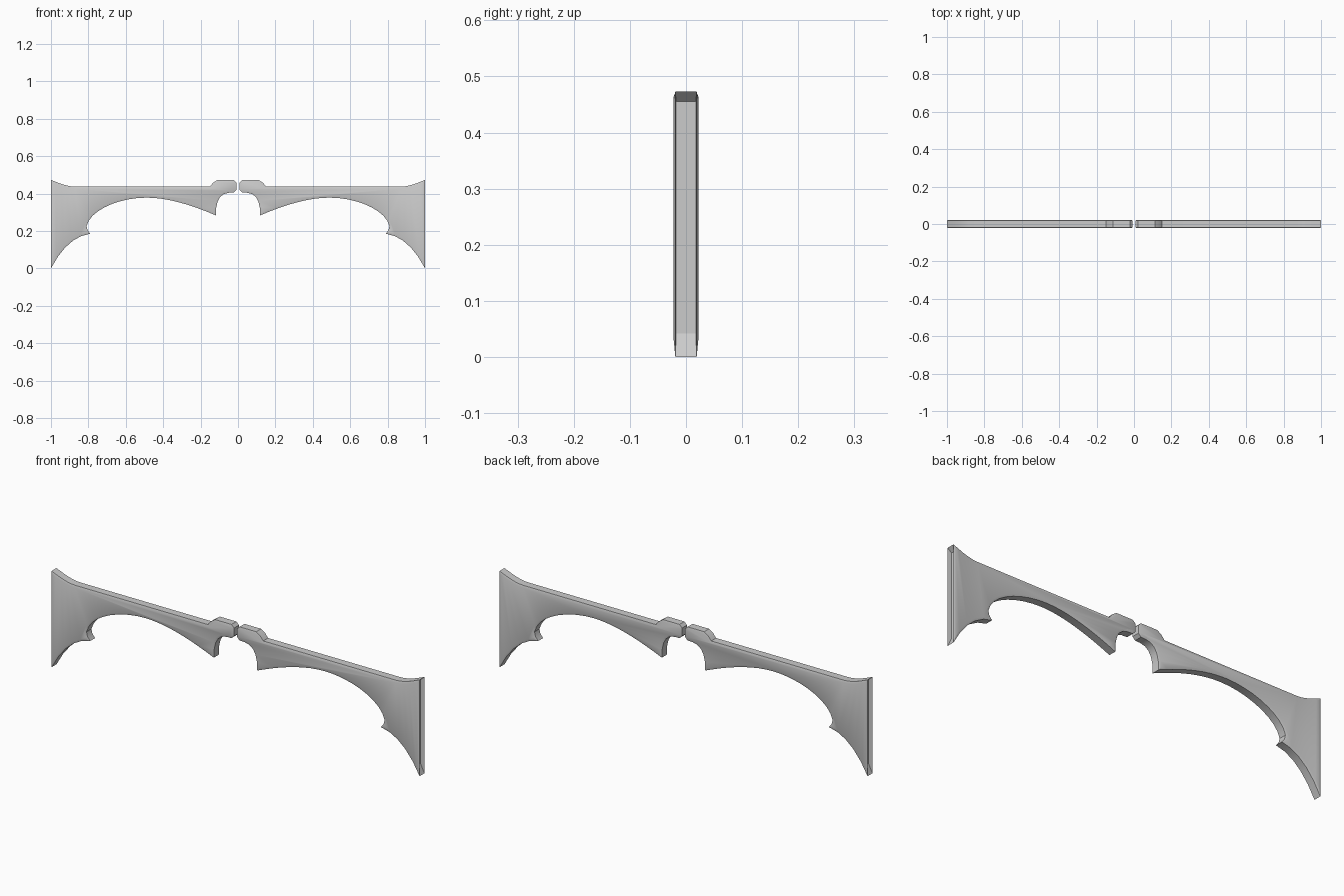
import bpy, bmesh, math
from mathutils import Vector
from mathutils.geometry import interpolate_bezier

if "Cube" in bpy.data.objects:
    bpy.data.objects.remove(bpy.data.objects["Cube"])

RIM_Y = 0.019      # half thickness at the outline
CHAMFER = 0.01     # width of the edge chamfer on both faces
RISE = 0.0035      # depth of the chamfer


def curve(p0, h0, h1, p1, segments):
    """Sample a bezier in the x-z plane, leaving out its last point."""
    pts = interpolate_bezier(*[Vector((p[0], 0, p[1])) for p in (p0, h0, h1, p1)], segments + 1)
    return [(p.x, p.z) for p in pts][:-1]


# Outline of the right half, starting at the outer top corner
outline = []
outline += curve((1, .473), (.95, .452), (.91, .437), (.87, .437), 5)          # flared top
outline += [(.87, .437), (.15, .437), (.135, .456), (.112, .472)]             # rail and raised block
outline += [(.022, .472), (.008, .458), (.008, .419), (.022, .405)]           # rounded nose
outline += curve((.05, .404), (.098, .40), (.12, .36), (.118, .283), 5)        # inner curve
outline += curve((.118, .283), (.24, .335), (.37, .378), (.49, .378), 9)       # arch, inner part
outline += curve((.49, .378), (.63, .378), (.79, .315), (.81, .225), 9)        # arch, outer part
outline += curve((.81, .225), (.812, .21), (.80, .195), (.79, .185), 2)        # curl
outline += curve((.79, .185), (.87, .175), (.94, .115), (1, 0), 5)             # lower bracket
outline += [(1, 0)]

# Closed slab
bm = bmesh.new()
front = [bm.verts.new((x, -RIM_Y, z)) for x, z in outline]
back = [bm.verts.new((x, RIM_Y, z)) for x, z in outline]
panels = [bm.faces.new(front), bm.faces.new(list(reversed(back)))]
n = len(outline)
sides = []
for i in range(n):
    j = (i + 1) % n
    sides.append(bm.faces.new((front[i], back[i], back[j], front[j])))
bmesh.ops.recalc_face_normals(bm, faces=bm.faces[:])

# Chamfered border on both broad faces
for face in panels:
    bmesh.ops.inset_region(bm, faces=[face], thickness=CHAMFER, depth=RISE, use_even_offset=True)

# Shallow recess in the outer end
end = sides[-1]
ret = bmesh.ops.inset_individual(bm, faces=[end], thickness=0.001, depth=0)
for v in end.verts:
    v.co = (0.98, math.copysign(0.0175, v.co.y), 0.455 if v.co.z > 0.2 else 0.042)

mesh = bpy.data.meshes.new("arch_bracket")
bm.to_mesh(mesh)
bm.free()
arch = bpy.data.objects.new("arch_bracket", mesh)
bpy.context.collection.objects.link(arch)

# Other half by mirroring
mirror = arch.modifiers.new("mirror", 'MIRROR')
mirror.use_axis[0] = True
mirror.use_mirror_merge = False

bpy.context.view_layer.objects.active = arch
arch.select_set(True)
bpy.ops.object.shade_smooth_by_angle(angle=math.radians(25))
